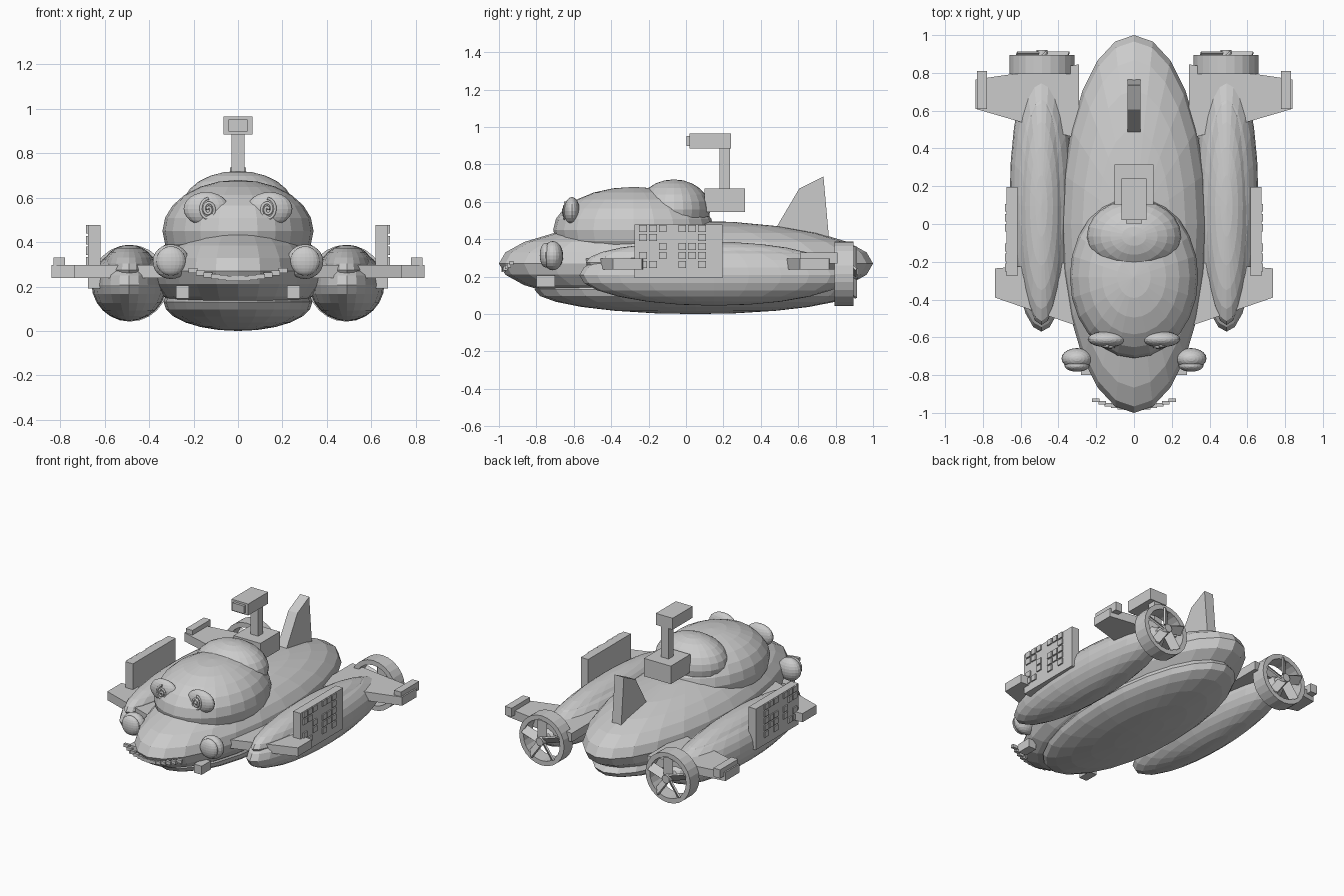
import bpy, bmesh, math
from mathutils import Matrix, Vector

if "Cube" in bpy.data.objects:
    bpy.data.objects.remove(bpy.data.objects["Cube"])


def finish(name, bm):
    bmesh.ops.recalc_face_normals(bm, faces=bm.faces)
    me = bpy.data.meshes.new(name)
    bm.to_mesh(me)
    bm.free()
    ob = bpy.data.objects.new(name, me)
    bpy.context.collection.objects.link(ob)
    return ob


def ellipsoid(name, c, r, seg=24, rings=12):
    bm = bmesh.new()
    m = Matrix.Translation(c) @ Matrix.Diagonal((*r, 1))
    bmesh.ops.create_uvsphere(bm, u_segments=seg, v_segments=rings, radius=1, matrix=m)
    return finish(name, bm)


def add_box(bm, lo, hi):
    lo, hi = Vector(lo), Vector(hi)
    m = Matrix.Translation((lo + hi) / 2) @ Matrix.Diagonal((*(hi - lo), 1))
    bmesh.ops.create_cube(bm, size=1, matrix=m)


def boxes(name, items):
    bm = bmesh.new()
    for lo, hi in items:
        add_box(bm, lo, hi)
    return finish(name, bm)


def prism(name, pts, offset):
    # extrude a planar outline along an offset vector
    bm = bmesh.new()
    f = bm.faces.new([bm.verts.new(p) for p in pts])
    ext = bmesh.ops.extrude_face_region(bm, geom=[f])
    vs = [g for g in ext['geom'] if isinstance(g, bmesh.types.BMVert)]
    bmesh.ops.translate(bm, verts=vs, vec=offset)
    return finish(name, bm)


def duct_ring(name, c, ro, ri, y0, y1, n=24):
    bm = bmesh.new()
    prof = [(ro, y0), (ro, y1), (ri, y1), (ri, y0)]
    rows = []
    for i in range(n):
        a = 2 * math.pi * i / n
        rows.append([bm.verts.new((c[0] + r * math.cos(a), y, c[1] + r * math.sin(a))) for r, y in prof])
    for i in range(n):
        a, b = rows[i], rows[(i + 1) % n]
        for k in range(4):
            bm.faces.new((a[k], a[(k + 1) % 4], b[(k + 1) % 4], b[k]))
    return finish(name, bm)


def propeller(name, c, n=5):
    # hub plus pitched blades
    bm = bmesh.new()
    m = Matrix.Translation((c[0], 0.88, c[1])) @ Matrix.Rotation(math.pi / 2, 4, 'X')
    bmesh.ops.create_cone(bm, cap_ends=True, segments=12, radius1=0.028, radius2=0.035, depth=0.08, matrix=m)
    for i in range(n):
        m = (Matrix.Translation((c[0], 0.89, c[1])) @ Matrix.Rotation(2 * math.pi * i / n, 4, 'Y')
             @ Matrix.Translation((0, 0, 0.085)) @ Matrix.Rotation(math.radians(40), 4, 'Z')
             @ Matrix.Diagonal((0.06, 0.012, 0.12, 1)))
        bmesh.ops.create_cube(bm, size=1, matrix=m)
    return finish(name, bm)


def spiral(name, c, s, rx, rz):
    cu = bpy.data.curves.new(name, 'CURVE')
    cu.dimensions = '3D'
    cu.bevel_depth = 0.007
    cu.bevel_resolution = 1
    cu.use_fill_caps = True
    sp = cu.splines.new('POLY')
    n = 36
    sp.points.add(n - 1)
    for i, p in enumerate(sp.points):
        t = i / (n - 1)
        a = t * 4.5 * math.pi
        k = 0.1 + 0.9 * t
        p.co = (c[0] + s * rx * k * math.cos(a), c[1] + 0.012 * t, c[2] + rz * k * math.sin(a), 1)
    ob = bpy.data.objects.new(name, cu)
    bpy.context.collection.objects.link(ob)
    return ob


# Hull and canopy
ellipsoid("upper_hull", (0, 0, 0.27), (0.385, 1.0, 0.23))
ellipsoid("lower_hull", (0, 0.05, 0.13), (0.335, 0.86, 0.13))
ellipsoid("front_canopy", (0, -0.28, 0.45), (0.34, 0.43, 0.23))
ellipsoid("rear_dome", (0, -0.065, 0.56), (0.25, 0.195, 0.16))

# Tail fin
prism("tail_fin", [(-0.035, 0.475, 0.45), (-0.035, 0.605, 0.67), (-0.035, 0.735, 0.735), (-0.035, 0.765, 0.40)],
      (0.07, 0, 0))

# Periscope
boxes("periscope_base", [((-0.103, 0.10, 0.545), (0.103, 0.315, 0.67))])
boxes("periscope_mast", [((-0.03, 0.18, 0.66), (0.03, 0.235, 0.90))])
boxes("periscope_head", [((-0.065, 0.02, 0.885), (0.065, 0.24, 0.965))])
boxes("periscope_lens", [((-0.043, 0.002, 0.898), (0.043, 0.03, 0.952))])

# Stepped smile across the nose
teeth = []
for i in range(-6, 7):
    t = i / 6
    x, y, z = 0.203 * t, -0.978 + 0.043 * t * t, 0.236 + 0.036 * t * t
    teeth.append(((x - 0.02, y - 0.008, z - 0.011), (x + 0.02, y + 0.012, z + 0.011)))
boxes("smile_blocks", teeth)

# Relief pattern of the side panels: (column, row)
PATTERN = ["111", "110", "001", "101", "110"], ["111", "001", "111", "111", "101"]

for s, side in ((1, "right"), (-1, "left")):
    def span(x0, x1):
        return (min(s * x0, s * x1), max(s * x0, s * x1))

    def side_box(name, x, y, z):
        a, b = span(*x)
        return boxes(f"{side}_{name}", [((a, y[0], z[0]), (b, y[1], z[1]))])

    # Eyes and lamps
    ellipsoid(f"{side}_eye", (s * 0.143, -0.61, 0.55), (0.102, 0.042, 0.075), 20, 12)
    spiral(f"{side}_eye_spiral", (s * 0.133, -0.658, 0.547), s, 0.038, 0.05)
    ellipsoid(f"{side}_lamp", (s * 0.302, -0.712, 0.312), (0.082, 0.055, 0.078), 20, 12)
    ellipsoid(f"{side}_lamp_lens", (s * 0.302, -0.75, 0.315), (0.066, 0.032, 0.066), 20, 12)
    side_box("chin_block", (0.22, 0.28), (-0.80, -0.70), (0.145, 0.205))

    # Pontoon with top fairing
    ellipsoid(f"{side}_pontoon", (s * 0.49, 0.15, 0.208), (0.168, 0.72, 0.163))
    ellipsoid(f"{side}_pontoon_fairing", (s * 0.49, 0.095, 0.275), (0.122, 0.63, 0.113))

    # Ducted propeller
    duct_ring(f"{side}_duct", (s * 0.487, 0.215), 0.173, 0.14, 0.795, 0.895)
    propeller(f"{side}_propeller", (s * 0.487, 0.215))

    # Wings
    rear = [(0.29, 0.845), (0.60, 0.80), (0.84, 0.765), (0.84, 0.61), (0.60, 0.54), (0.29, 0.45)]
    prism(f"{side}_rear_wing", [(s * x, y, 0.238) for x, y in rear], (0, 0, 0.06))
    front = [(0.30, -0.20), (0.735, -0.235), (0.735, -0.39), (0.30, -0.54)]
    prism(f"{side}_front_wing", [(s * x, y, 0.238) for x, y in front], (0, 0, 0.06))
    side_box("wing_tip_pod", (0.778, 0.83), (0.61, 0.81), (0.27, 0.33))

    # Upright panel with raised square tiles
    side_box("panel", (0.618, 0.675), (-0.275, 0.195), (0.192, 0.478))
    tiles = []
    a, b = span(0.67, 0.684)
    for y0, rows in zip((-0.23, -0.02), PATTERN):
        for r, row in enumerate(rows):
            for k, on in enumerate(row):
                if on == "1":
                    y, z = y0 + 0.053 * k, 0.457 - 0.048 * r
                    tiles.append(((a, y - 0.021, z - 0.019), (b, y + 0.021, z + 0.019)))
    boxes(f"{side}_panel_tiles", tiles)
